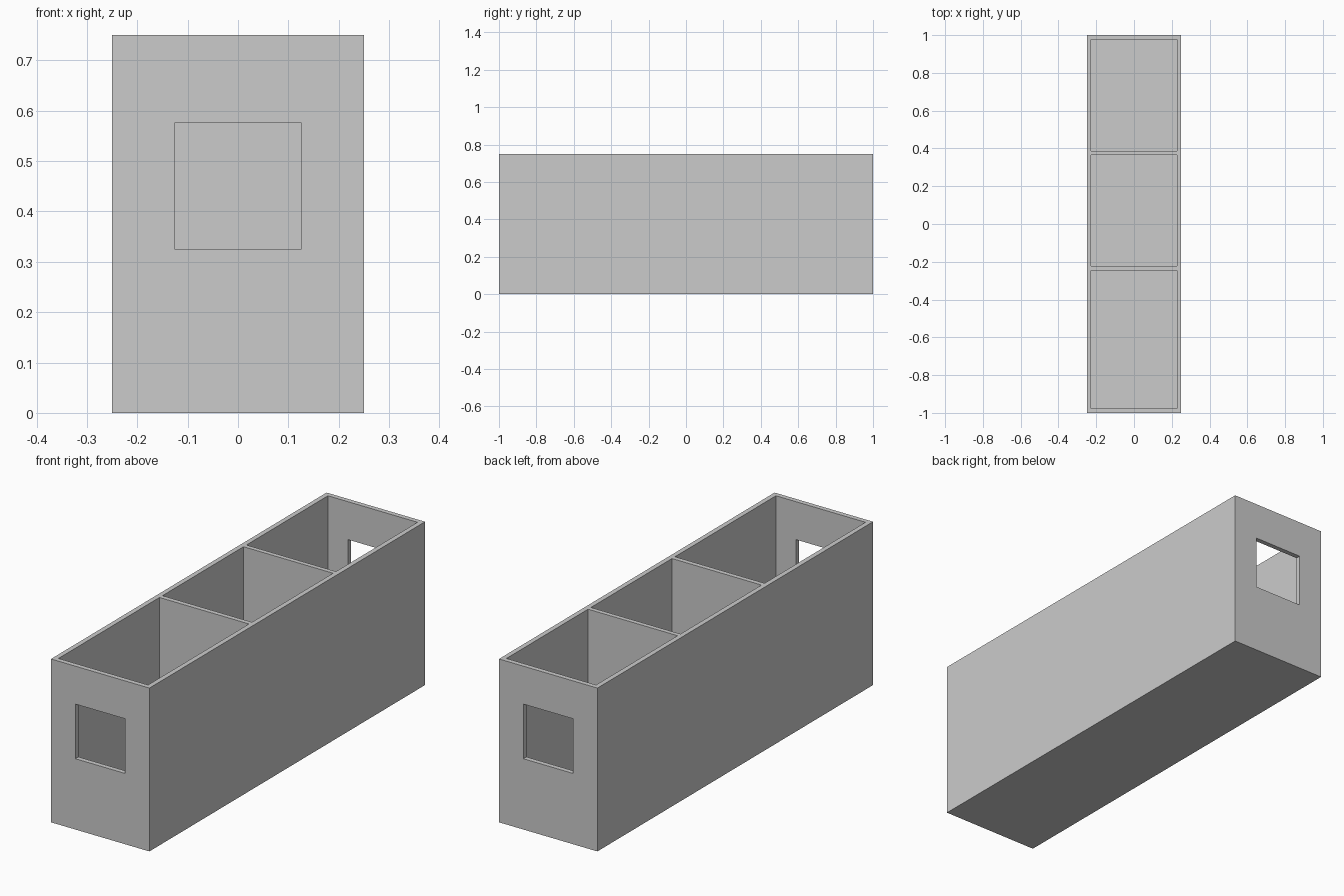
import bpy
import bmesh
from mathutils import Vector

if "Cube" in bpy.data.objects:
    bpy.data.objects.remove(bpy.data.objects["Cube"])

W, L, H = 0.25, 1.0, 0.75      # half width, half length, height
T = 0.0225                     # wall and floor thickness
DIVIDERS = [(-0.245, -0.223), (0.365, 0.386)]   # y range of each cross wall


def box(name, lo, hi):
    lo, hi = Vector(lo), Vector(hi)
    bm = bmesh.new()
    bmesh.ops.create_cube(bm, size=1)
    bmesh.ops.scale(bm, vec=hi - lo, verts=bm.verts)
    bmesh.ops.translate(bm, vec=(lo + hi) / 2, verts=bm.verts)
    mesh = bpy.data.meshes.new(name)
    bm.to_mesh(mesh)
    bm.free()
    obj = bpy.data.objects.new(name, mesh)
    bpy.context.collection.objects.link(obj)
    return obj


def cut(target, cutter):
    mod = target.modifiers.new(cutter.name, 'BOOLEAN')
    mod.operation = 'DIFFERENCE'
    mod.solver = 'EXACT'
    mod.object = cutter
    bpy.context.view_layer.objects.active = target
    bpy.ops.object.modifier_apply(modifier=mod.name)
    bpy.data.objects.remove(cutter, do_unlink=True)


# Outer block of the open-topped trough
trough = box("divided_trough", (-W, -L, 0), (W, L, H))

# Three compartments, leaving the two cross walls standing
starts = [-L + T] + [d[1] for d in DIVIDERS]
ends = [d[0] for d in DIVIDERS] + [L - T]
for y0, y1 in zip(starts, ends):
    cut(trough, box("compartment_cutter", (-W + T, y0, T), (W - T, y1, H + 0.1)))

# Square window through each end wall
for s in (-1, 1):
    y0, y1 = sorted((s * (L - 2 * T), s * (L + 0.1)))
    cut(trough, box("window_cutter", (-0.126, y0, 0.325), (0.126, y1, 0.576)))
